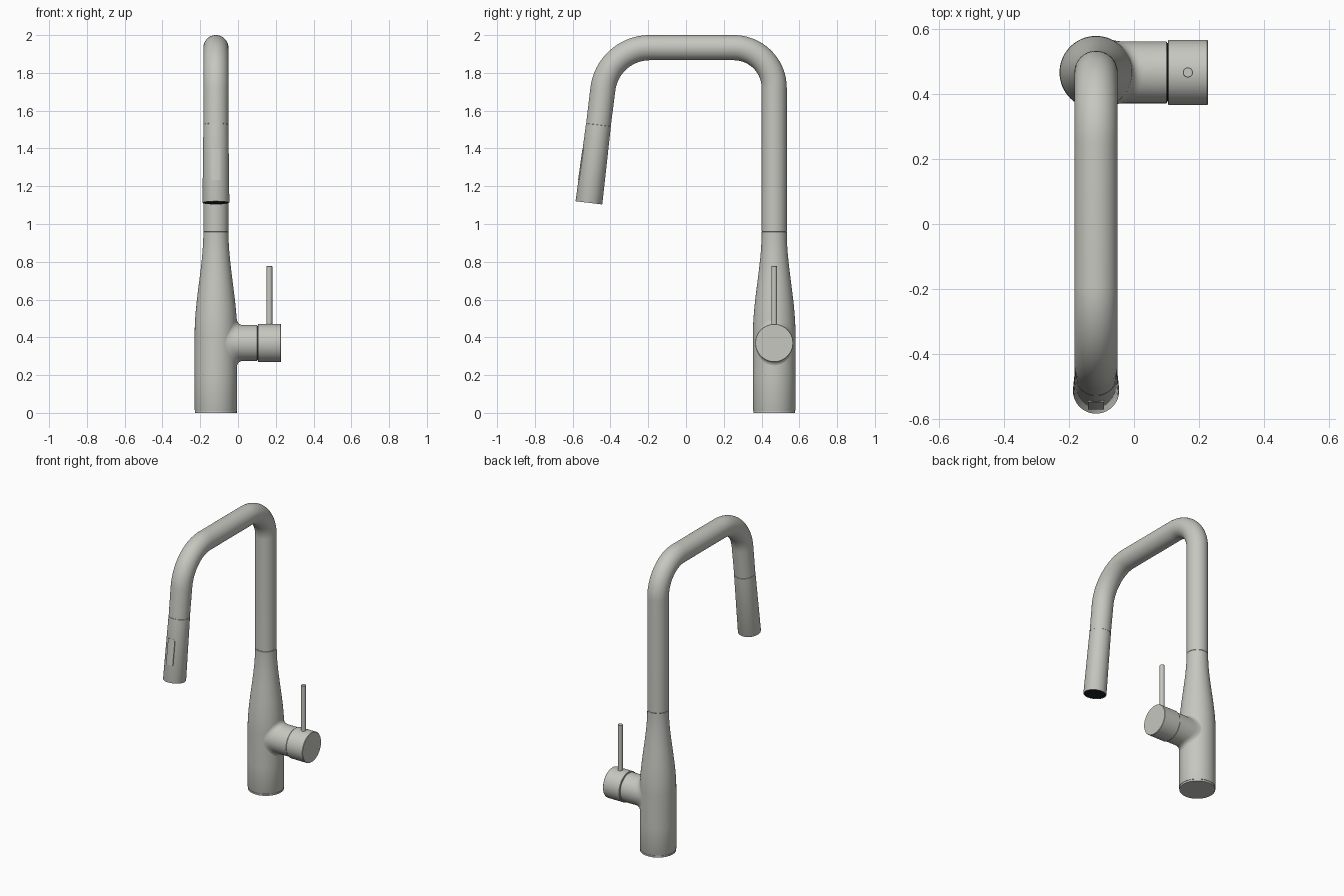
import bpy, bmesh, math
from mathutils import Matrix, Vector

if "Cube" in bpy.data.objects:
    bpy.data.objects.remove(bpy.data.objects["Cube"])

CX, CY = -0.117, 0.467        # axis of the body
SEG = 64


def material(name, rgb):
    m = bpy.data.materials.new(name)
    m.diffuse_color = (*rgb, 1)
    m.use_nodes = True
    m.node_tree.nodes["Principled BSDF"].inputs["Base Color"].default_value = m.diffuse_color
    return m


STEEL = material("brushed_steel", (0.57, 0.57, 0.53))
DARK = material("dark_rubber", (0.012, 0.018, 0.02))


def loft(name, rings, mat):
    """Skin a list of closed rings and cap both ends."""
    bm = bmesh.new()
    vs = [[bm.verts.new(p) for p in ring] for ring in rings]
    n = len(vs[0])
    for a, b in zip(vs, vs[1:]):
        for i in range(n):
            j = (i + 1) % n
            bm.faces.new((a[i], a[j], b[j], b[i]))
    bm.faces.new(vs[0])
    bm.faces.new(vs[-1])
    bmesh.ops.recalc_face_normals(bm, faces=bm.faces)
    me = bpy.data.meshes.new(name)
    bm.to_mesh(me)
    bm.free()
    me.materials.append(mat)
    ob = bpy.data.objects.new(name, me)
    bpy.context.collection.objects.link(ob)
    return ob


def circle(r, h, mx, seg=SEG):
    return [mx @ Vector((r * math.cos(t), r * math.sin(t), h))
            for t in (2 * math.pi * i / seg for i in range(seg))]


def lathe(name, profile, mx, mat, seg=SEG):
    return loft(name, [circle(r, h, mx, seg) for r, h in profile], mat)


# --- body: straight base with a soft shoulder narrowing to the pipe
R_BODY, R_PIPE = 0.1125, 0.0665
body_mx = Matrix.Translation((CX, CY, 0))
profile = [(0.1105, 0), (0.1105, 0.010), (0.109, 0.011), (0.109, 0.013),
           (0.1115, 0.0135), (R_BODY, 0.016), (R_BODY, 0.2)]
for i in range(25):
    t = i / 24
    s = t * t * (3 - 2 * t)
    profile.append((R_BODY + (R_PIPE - R_BODY) * s, 0.42 + 0.537 * t))
profile.append((R_PIPE - 0.0015, 0.9585))
lathe("body", profile, body_mx, STEEL)

# --- spout pipe: up, over and down towards the front
TILT = math.radians(7)
Z_TOP = 2 - R_PIPE
path = [(CY, 0.9585, 0), (CY, 0.960, 0)]      # y, z, turn angle
radii = [R_PIPE - 0.0015, R_PIPE]
R1, R2, Y2 = 0.214, 0.25, -0.192
for i in range(25):
    a = math.pi / 2 * i / 24
    path.append((CY - R1 + R1 * math.cos(a), Z_TOP - R1 + R1 * math.sin(a), a))
for i in range(25):
    b = (math.pi / 2 - TILT) * i / 24
    path.append((Y2 - R2 * math.sin(b), Z_TOP - R2 + R2 * math.cos(b), math.pi / 2 + b))
d = Vector((0, -math.sin(TILT), -math.cos(TILT)))
end = Vector((CX, path[-1][0], path[-1][1]))
joint = end + d * ((end.z - 1.527) / math.cos(TILT))
path.append((joint.y, joint.z, math.pi - TILT))
radii += [R_PIPE] * (len(path) - len(radii) - 1) + [0.0655]
rings = []
for (y, z, a), r in zip(path, radii):
    mx = Matrix.Translation((CX, y, z)) @ Matrix.Rotation(a, 4, 'X')
    rings.append(circle(r, 0, mx))
loft("spout_pipe", rings, STEEL)

# --- pull-out spray head, local z along the spout, local y to the front
fwd = Vector((0, -math.cos(TILT), math.sin(TILT)))
head_mx = Matrix(((1, fwd.x, d.x, joint.x), (0, fwd.y, d.y, joint.y),
                  (0, fwd.z, d.z, joint.z), (0, 0, 0, 1)))
L = 0.418
lathe("spray_head", [(0.064, 0), (0.064, 0.002), (0.0662, 0.003), (0.0712, L - 0.003),
                     (0.0700, L), (0.0665, L), (0.0660, L - 0.006)], head_mx, STEEL)
lathe("spray_nozzle", [(0.0655, L - 0.012), (0.0655, L - 0.001), (0.062, L - 0.001),
                       (0.060, L - 0.004)], head_mx, DARK)

# --- spray button on the front of the head
def button_ring(l, r, w):
    return [head_mx @ Vector((x, y, l)) for x, y in
            ((-w, 0.05), (w, 0.05), (w, r - 0.001), (w - 0.002, r), (-w + 0.002, r), (-w, r - 0.001))]


loft("spray_button", [button_ring(0.136, 0.0690, 0.025),
                      button_ring(0.304, 0.0718, 0.025)], STEEL)

# --- side valve arm, blended into the body with a fillet
ZV, R_ARM, FIL = 0.37, 0.095, 0.035
rings = []


def arm_ring(u):
    ring = []
    for i in range(SEG):
        t = 2 * math.pi * i / SEG
        c, s = math.cos(t), math.sin(t)
        y0, z0 = 0.103 * c, 0.128 * s
        p0 = Vector((math.sqrt(R_BODY ** 2 - y0 ** 2) - 0.0015, y0, z0))
        x1 = math.sqrt(R_BODY ** 2 - (R_ARM * c) ** 2)
        p1 = Vector((x1, R_ARM * c, R_ARM * s))
        p2 = p1 + Vector((FIL, 0, 0))
        p = p0 * (1 - u) ** 2 + p1 * 2 * u * (1 - u) + p2 * u * u
        ring.append(p + Vector((CX, CY, ZV)))
    return ring


rings = [arm_ring(i / 10) for i in range(11)]
side_mx = Matrix.Translation((0, CY, ZV)) @ Matrix(((0, 0, 1, 0), (1, 0, 0, 0),
                                                    (0, 1, 0, 0), (0, 0, 0, 1)))
rings += [circle(r, x, side_mx) for r, x in ((R_ARM, 0.06), (R_ARM, 0.100), (0.0935, 0.102))]
loft("valve_arm", rings, STEEL)
lathe("valve_gap_ring", [(0.090, 0.100), (0.090, 0.107)], side_mx, DARK)

# --- handle cap and lever rod
lathe("handle_cap", [(0.0985, 0.105), (0.1005, 0.107), (0.1005, 0.2255), (0.0985, 0.228)],
      side_mx, STEEL)
lathe("lever_rod", [(0.0155, 0.43), (0.0155, 0.776), (0.0140, 0.778)],
      Matrix.Translation((0.166, CY, 0)), STEEL, 32)

# --- smooth shading with crisp edges
for ob in bpy.context.collection.objects:
    ob.select_set(True)
    bpy.context.view_layer.objects.active = ob
bpy.ops.object.shade_smooth_by_angle(angle=math.radians(35))
